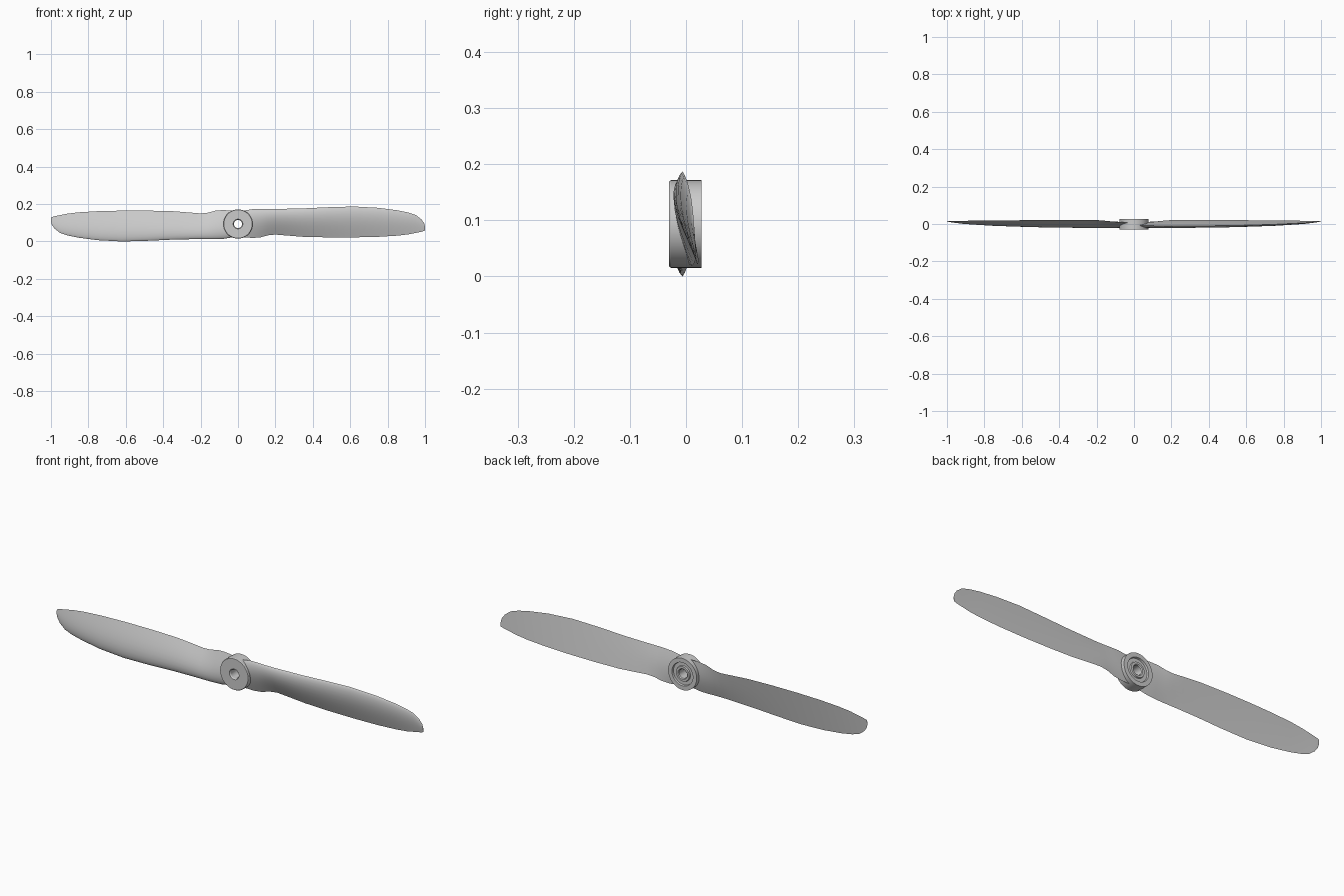
import bpy, bmesh, math

if "Cube" in bpy.data.objects:
    bpy.data.objects.remove(bpy.data.objects["Cube"])

CZ = 0.0935  # height of the hub axis

# Blade stations: x, top z, bottom z, top-edge y, bottom-edge y, front bulge, back bulge
STATIONS = [
    (0.030, 0.165, 0.022, -0.006, 0.006, 0.018, 0.009),
    (0.080, 0.173, 0.019, -0.008, 0.010, 0.018, 0.009),
    (0.120, 0.174, 0.022, -0.010, 0.014, 0.019, 0.007),
    (0.160, 0.174, 0.033, -0.012, 0.018, 0.019, 0.005),
    (0.200, 0.174, 0.037, -0.012, 0.021, 0.020, 0.003),
    (0.260, 0.175, 0.032, -0.011, 0.022, 0.020, 0.001),
    (0.350, 0.177, 0.025, -0.010, 0.022, 0.019, 0.001),
    (0.480, 0.183, 0.022, -0.009, 0.021, 0.018, 0.000),
    (0.620, 0.187, 0.022, -0.006, 0.020, 0.016, 0.000),
    (0.750, 0.180, 0.025, -0.002, 0.019, 0.014, 0.000),
    (0.850, 0.167, 0.031, 0.003, 0.018, 0.011, 0.000),
    (0.910, 0.155, 0.038, 0.006, 0.017, 0.009, 0.000),
    (0.950, 0.142, 0.046, 0.009, 0.017, 0.006, 0.000),
    (0.980, 0.119, 0.052, 0.012, 0.017, 0.004, 0.000),
    (0.995, 0.098, 0.056, 0.014, 0.017, 0.002, 0.000),
    (1.000, 0.080, 0.059, 0.015, 0.017, 0.001, 0.000),
]


def finish(name, bm, angle):
    bmesh.ops.recalc_face_normals(bm, faces=bm.faces)
    mesh = bpy.data.meshes.new(name)
    bm.to_mesh(mesh)
    bm.free()
    ob = bpy.data.objects.new(name, mesh)
    bpy.context.collection.objects.link(ob)
    bpy.ops.object.select_all(action='DESELECT')
    ob.select_set(True)
    bpy.context.view_layer.objects.active = ob
    bpy.ops.object.shade_smooth_by_angle(angle=math.radians(angle))
    return ob


def section(station, n=12):
    """Closed airfoil loop: cambered front, nearly flat back."""
    x, zt, zb, yt, yb, front, back = station
    steps = [(1 - math.cos(math.pi * i / n)) / 2 for i in range(n + 1)]

    def point(s, bulge):
        return (x, yt + (yb - yt) * s + bulge, zt + (zb - zt) * s)

    loop = [point(s, -front * math.sin(math.pi * s ** 0.7)) for s in steps]
    loop += [point(s, back * math.sin(math.pi * s)) for s in steps[-2:0:-1]]
    return loop


def blade(name, side):
    """Loft the sections; side -1 is the half-turn copy about the hub axis."""
    bm = bmesh.new()
    rings = [[bm.verts.new((x * side, y, CZ + (z - CZ) * side))
              for x, y, z in section(st)] for st in STATIONS]
    for a, b in zip(rings, rings[1:]):
        n = len(a)
        for i in range(n):
            j = (i + 1) % n
            bm.faces.new((a[i], a[j], b[j], b[i]))
    bm.faces.new(rings[0])
    bm.faces.new(rings[-1])
    return finish(name, bm, 35)


def hub(name, profile, sides=48):
    """Revolve a closed (radius, y) profile about the hub axis."""
    bm = bmesh.new()
    rings = []
    for k in range(sides):
        a = 2 * math.pi * k / sides
        rings.append([bm.verts.new((r * math.cos(a), y, CZ + r * math.sin(a)))
                      for r, y in profile])
    n = len(profile)
    for k in range(sides):
        a, b = rings[k], rings[(k + 1) % sides]
        for i in range(n):
            j = (i + 1) % n
            bm.faces.new((a[i], a[j], b[j], b[i]))
    return finish(name, bm, 30)


# Two twisted blades
blade("right_blade", 1)
blade("left_blade", -1)

# Hub with a bevelled front rim, through bore and recessed ring at the back
hub("hub", [
    (0.022, -0.024), (0.026, -0.030), (0.076, -0.030), (0.078, -0.027),
    (0.078, 0.028), (0.057, 0.028), (0.055, 0.019), (0.038, 0.019),
    (0.036, 0.026), (0.026, 0.026), (0.022, 0.022),
])
